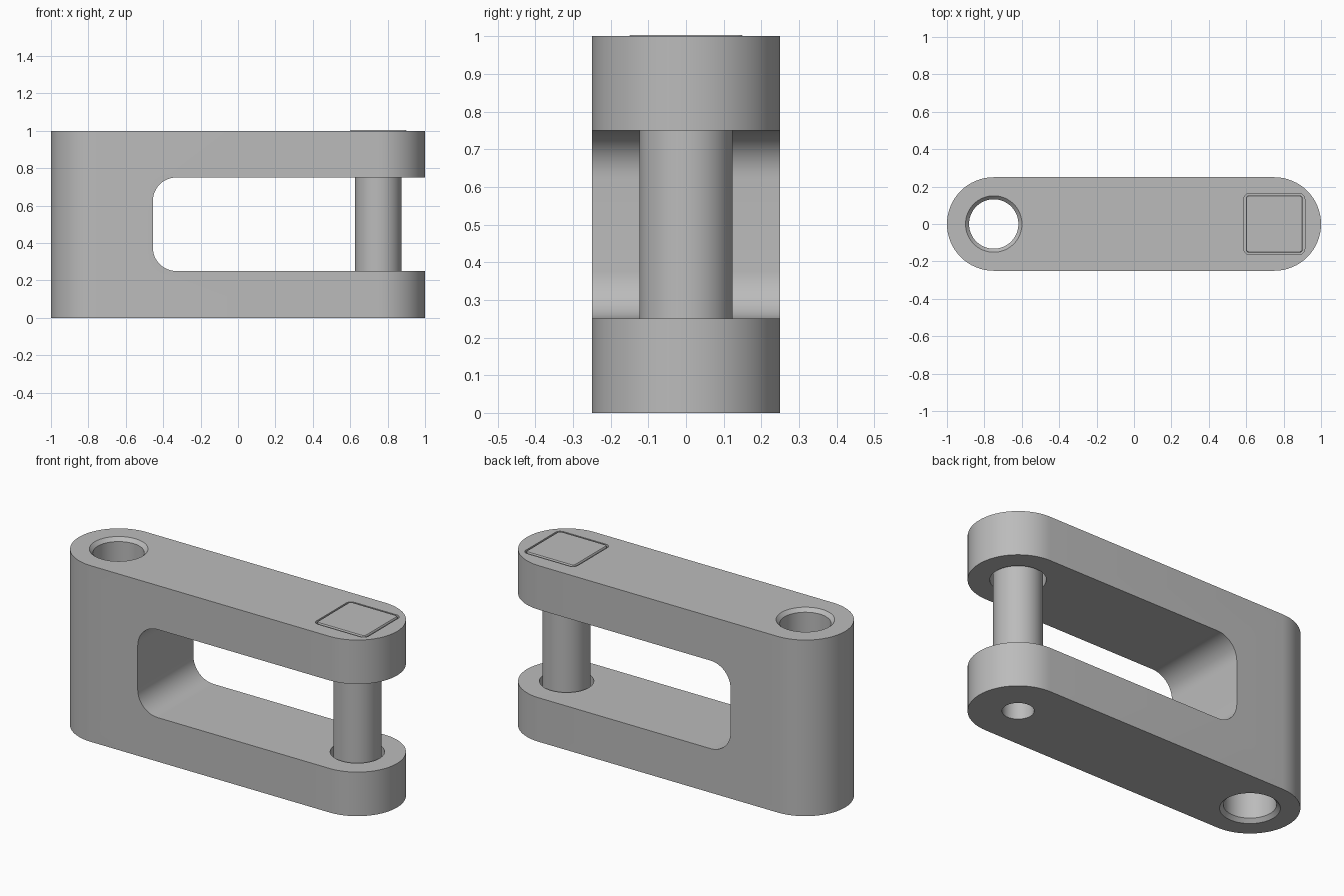
import bpy, bmesh, math

cube = bpy.data.objects.get("Cube")
if cube:
    bpy.data.objects.remove(cube, do_unlink=True)

steel = bpy.data.materials.new("satin grey")
steel.use_nodes = True
GREY = (0.5, 0.5, 0.5, 1)
steel.diffuse_color = GREY
steel.node_tree.nodes["Principled BSDF"].inputs["Base Color"].default_value = GREY

PIVOT = 0.75    # distance of both hole axes from the middle
HALF = 0.25     # half width of the bar


def arc(cx, cy, r, start, end, steps):
    return [(cx + r * math.cos(math.radians(start + (end - start) * i / steps)),
             cy + r * math.sin(math.radians(start + (end - start) * i / steps)))
            for i in range(steps + 1)]


def rounded_square(cx, half, r):
    pts = []
    for sx, sy, a in ((1, 1, 0), (-1, 1, 90), (-1, -1, 180), (1, -1, 270)):
        pts += arc(cx + sx * (half - r), sy * (half - r), r, a, a + 90, 6)
    return pts


def loft(name, rings):
    """Solid through rings of 3D points, capped at both ends."""
    bm = bmesh.new()
    loops = [[bm.verts.new(p) for p in ring] for ring in rings]
    n = len(loops[0])
    for a, b in zip(loops, loops[1:]):
        for i in range(n):
            j = (i + 1) % n
            bm.faces.new((a[i], a[j], b[j], b[i]))
    bm.faces.new(loops[0][::-1])
    bm.faces.new(loops[-1])
    bmesh.ops.recalc_face_normals(bm, faces=bm.faces)
    mesh = bpy.data.meshes.new(name)
    bm.to_mesh(mesh)
    bm.free()
    ob = bpy.data.objects.new(name, mesh)
    mesh.materials.append(steel)
    bpy.context.collection.objects.link(ob)
    return ob


def prism(name, outline, z0, z1):
    return loft(name, [[(x, y, z) for x, y in outline] for z in (z0, z1)])


def turned(name, cx, profile):
    """Round solid about a vertical axis, from (radius, z) pairs."""
    return loft(name, [[(x, y, z) for x, y in arc(cx, 0, r, 0, 360, 64)[:-1]]
                       for r, z in profile])


def cut(target, cutter):
    mod = target.modifiers.new(cutter.name, "BOOLEAN")
    mod.operation = "DIFFERENCE"
    mod.solver = "EXACT"
    mod.object = cutter
    bpy.context.view_layer.objects.active = target
    bpy.ops.object.modifier_apply(modifier=mod.name)
    bpy.data.objects.remove(cutter, do_unlink=True)


def smooth(ob):
    bpy.ops.object.select_all(action="DESELECT")
    ob.select_set(True)
    bpy.context.view_layer.objects.active = ob
    bpy.ops.object.shade_smooth_by_angle(angle=math.radians(30))


# Round-ended bar
body = prism("link_body", arc(PIVOT, 0, HALF, -90, 90, 32)
             + arc(-PIVOT, 0, HALF, 90, 270, 32), 0, 1)

# Fork slot, open on the right end, rounded inner corners
slot = ([(1.2, 0.25), (1.2, 0.75)] + arc(-0.33, 0.625, 0.125, 90, 180, 12)
        + arc(-0.33, 0.375, 0.125, 180, 270, 12))
cut(body, loft("slot_cutter", [[(x, y, z) for x, z in slot] for y in (-0.5, 0.5)]))

# Through hole, chamfered at both ends
cut(body, turned("hole_cutter", -PIVOT, [(0.17, -0.02), (0.132, 0.02),
                                         (0.132, 0.98), (0.17, 1.02)]))

# Stepped pin bore and square head pocket
cut(body, turned("bore_cutter", PIVOT, [(0.08, -0.1), (0.08, 0.1), (0.14, 0.1),
                                        (0.14, 0.95)]))
cut(body, prism("pocket_cutter", rounded_square(PIVOT, 0.163, 0.03), 0.88, 1.1))
smooth(body)

# Pin shaft and its square head
shaft = turned("pin_shaft", PIVOT, [(0.124, 0.12), (0.124, 0.9)])
smooth(shaft)
head = loft("pin_head", [[(x, y, z) for x, y in rounded_square(PIVOT, half, 0.015)]
                         for half, z in ((0.152, 0.89), (0.152, 0.998), (0.149, 1.003))])
smooth(head)
